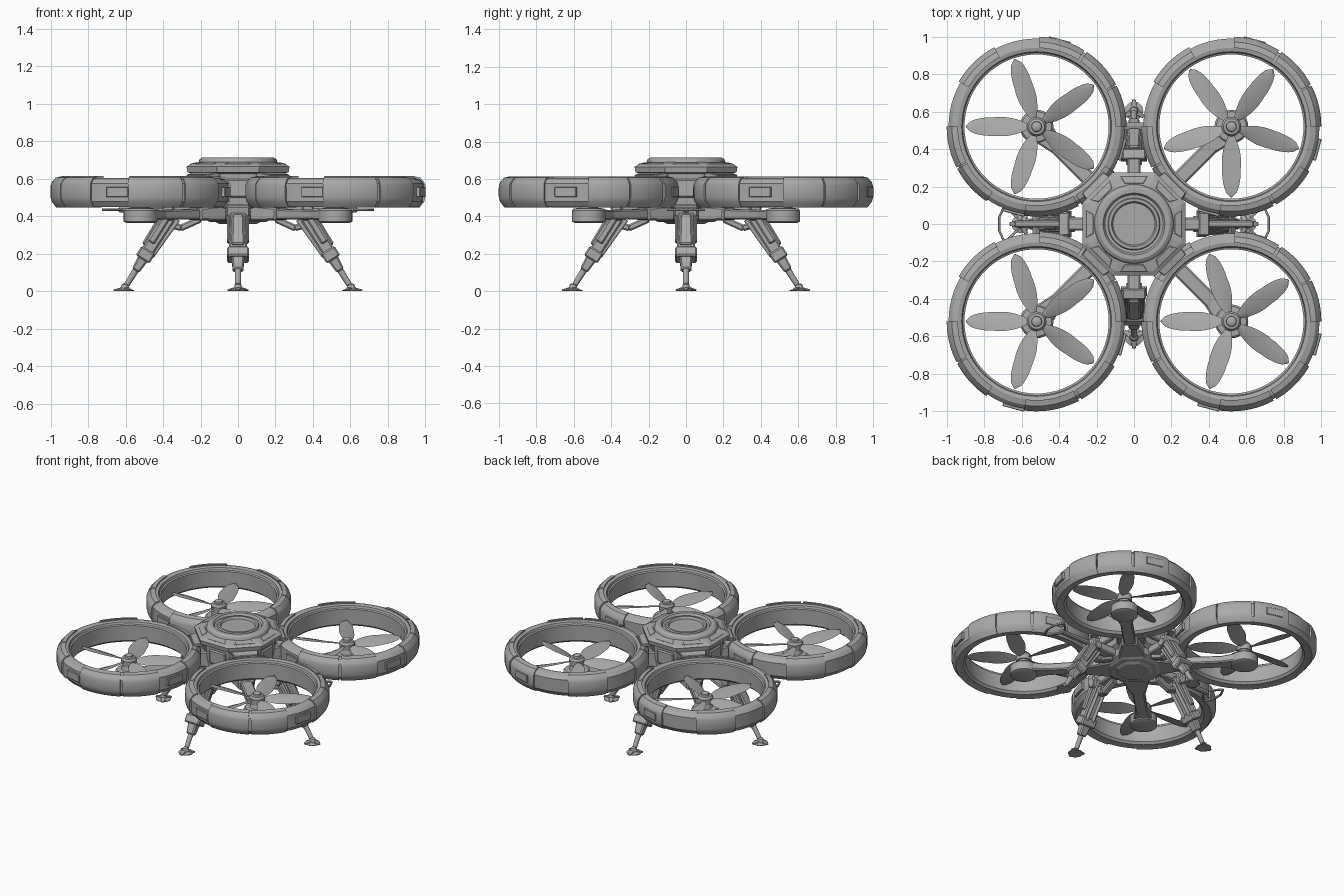
import bpy, bmesh, math
from mathutils import Vector, Matrix

if "Cube" in bpy.data.objects:
    bpy.data.objects.remove(bpy.data.objects["Cube"])

grey = bpy.data.materials.new("Plain grey")
grey.use_nodes = True
COLOUR = (0.4, 0.4, 0.4, 1)
grey.diffuse_color = COLOUR
grey.node_tree.nodes["Principled BSDF"].inputs["Base Color"].default_value = COLOUR


def finish(name, bm, loc=(0, 0, 0), smooth=0):
    bmesh.ops.recalc_face_normals(bm, faces=bm.faces)
    mesh = bpy.data.meshes.new(name)
    bm.to_mesh(mesh)
    bm.free()
    mesh.materials.append(grey)
    ob = bpy.data.objects.new(name, mesh)
    bpy.context.collection.objects.link(ob)
    ob.location = loc
    if smooth:
        bpy.ops.object.select_all(action="DESELECT")
        ob.select_set(True)
        bpy.context.view_layer.objects.active = ob
        bpy.ops.object.shade_smooth_by_angle(angle=math.radians(smooth))
    return ob


def lathe(name, profile, segs, start=0, end=360, closed=False, loc=(0, 0, 0), smooth=28):
    """Sweep an (r, z) profile about z; partial sweeps get end caps."""
    bm = bmesh.new()
    full = end - start >= 360
    rows = []
    for i in range(segs if full else segs + 1):
        a = math.radians(start + (end - start) * i / segs)
        rows.append([bm.verts.new((r * math.cos(a), r * math.sin(a), z)) for r, z in profile])
    n = len(profile)
    for i in range(segs):
        p, q = rows[i], rows[(i + 1) % len(rows)]
        for j in range(n if closed else n - 1):
            k = (j + 1) % n
            bm.faces.new((p[j], q[j], q[k], p[k]))
    if not full:
        bm.faces.new(rows[0])
        bm.faces.new(rows[-1])
    elif not closed:
        for j in (0, -1):
            bm.faces.new([row[j] for row in rows])
    return finish(name, bm, loc, smooth)


def beam(name, a, b, w1, h1, w2=None, h2=None, bevel=0.008, sides=4):
    """Tapered bar from a to b; w is the horizontal width, h the depth."""
    a, b = Vector(a), Vector(b)
    w2, h2 = w2 or w1, h2 or h1
    d = (b - a).normalized()
    side = Vector((0, 0, 1)).cross(d)
    side = side.normalized() if side.length > 1e-4 else Vector((0, 1, 0))
    up = d.cross(side)
    bm = bmesh.new()
    ends = []
    scale = 0.5 / math.cos(math.pi / sides)
    for p, w, h in ((a, w1, h1), (b, w2, h2)):
        angles = [math.tau * (i + 0.5) / sides for i in range(sides)]
        ends.append([bm.verts.new(p + side * w * scale * math.cos(t) + up * h * scale * math.sin(t))
                     for t in angles])
    for i in range(sides):
        j = (i + 1) % sides
        bm.faces.new((ends[0][i], ends[0][j], ends[1][j], ends[1][i]))
    bm.faces.new(ends[0])
    bm.faces.new(ends[1])
    if bevel:
        bmesh.ops.bevel(bm, geom=bm.edges[:], offset=bevel, segments=1, affect="EDGES")
    return finish(name, bm, smooth=0 if sides < 9 else 30)


def copies(parts, matrices):
    for m in matrices:
        for ob in parts:
            dup = ob.copy()
            bpy.context.collection.objects.link(dup)
            dup.matrix_world = m @ ob.matrix_basis


# Central octagonal body
TURN = 22.5
OCT = 1 / math.cos(math.radians(TURN))


def octagon(name, profile):
    return lathe(name, [(r * OCT, z) for r, z in profile], 8, TURN, 360 + TURN, smooth=0)


octagon("body_core", [(0.15, 0.37), (0.19, 0.39), (0.19, 0.44), (0.22, 0.46),
                      (0.235, 0.62), (0.22, 0.65)])
octagon("body_cap", [(0.23, 0.625), (0.27, 0.635), (0.275, 0.665), (0.25, 0.68), (0.2, 0.69)])
octagon("belly_plate", [(0.1, 0.36), (0.13, 0.375)])
lathe("top_hatch", [(0.215, 0.68), (0.205, 0.705), (0.19, 0.715), (0.165, 0.715), (0.155, 0.70),
                    (0.14, 0.70), (0.135, 0.71), (0.12, 0.71), (0.112, 0.695)], 48)
for i in range(8):
    a = math.radians(45 * i)
    d = Vector((math.cos(a), math.sin(a), 0))
    beam("side_panel", d * 0.21 + Vector((0, 0, 0.55)), d * 0.245 + Vector((0, 0, 0.55)), 0.13, 0.1)
    beam("cap_panel", d * 0.215 + Vector((0, 0, 0.684)), d * 0.255 + Vector((0, 0, 0.674)), 0.1, 0.012, 0.15, 0.012, 0.003)

# Rotor assembly built about its own axis
RING = [(0.385, 0.47), (0.40, 0.455), (0.445, 0.45), (0.468, 0.48), (0.47, 0.575),
        (0.45, 0.597), (0.42, 0.605), (0.40, 0.60), (0.395, 0.585), (0.385, 0.58)]
PLATE = [(0.425, 0.452), (0.45, 0.447), (0.474, 0.478), (0.48, 0.50), (0.48, 0.565),
         (0.474, 0.582), (0.452, 0.607), (0.42, 0.614)]
rotor = [lathe("duct_ring", RING, 72, closed=True)]
for start, end in ((58, 88), (0, 27), (28, 56), (118, 150), (180, 207), (208, 236), (262, 298), (300, 330)):
    rotor.append(lathe("duct_plate", PLATE, 10, start, end, closed=True))
for a in (75, 255, 345):
    t = math.radians(a)
    d = Vector((math.cos(t), math.sin(t), 0))
    rotor.append(beam("duct_hatch", d * 0.46 + Vector((0, 0, 0.53)), d * 0.483 + Vector((0, 0, 0.53)),
                      0.12, 0.055, bevel=0.003))
rotor.append(lathe("motor_pod", [(0.075, 0.365), (0.09, 0.372), (0.09, 0.43), (0.08, 0.442),
                                 (0.05, 0.445), (0.04, 0.48)], 32))
rotor.append(lathe("rotor_hub", [(0.05, 0.475), (0.052, 0.515), (0.042, 0.53), (0.028, 0.532),
                                 (0.026, 0.545), (0.012, 0.552)], 32))


def blade(angle):
    bm = bmesh.new()
    rows = []
    steps = 14
    for i in range(steps + 1):
        u = i / steps
        r = 0.04 + 0.338 * u
        w = 0.012 + 0.042 * math.sin(math.pi * u ** 0.85) if u < 0.6 else 0.052 * math.sqrt(max(0.004, 1 - ((u - 0.55) / 0.45) ** 2))
        pitch = math.radians(24 - 14 * u)
        row = []
        for s, h in ((-1, 0), (0, 0.007), (1, 0), (0, -0.001)):
            y, z = s * w, h
            row.append(bm.verts.new((r, y * math.cos(pitch) - z * math.sin(pitch),
                                     0.5 + y * math.sin(pitch) + z * math.cos(pitch))))
        rows.append(row)
    for p, q in zip(rows, rows[1:]):
        for j in range(4):
            k = (j + 1) % 4
            bm.faces.new((p[j], q[j], q[k], p[k]))
    bm.faces.new(rows[0])
    bm.faces.new(rows[-1])
    bmesh.ops.rotate(bm, verts=bm.verts, matrix=Matrix.Rotation(math.radians(angle), 3, "Z"))
    return finish("propeller_blade", bm, smooth=40)


OFF = 0.52
blades = [blade(36 + 72 * i) for i in range(5)]
copies(rotor + blades, [Matrix.Translation((x, y, 0)) for x, y in ((-OFF, OFF), (-OFF, -OFF))])
copies(rotor + blades, [Matrix.Translation((OFF, -OFF, 0))])
spin = Matrix.Rotation(math.radians(18), 4, "Z")
copies(blades, [Matrix.Translation((OFF, OFF, 0)) @ spin])
for ob in rotor:
    ob.location = (OFF, OFF, 0)
for ob in blades:
    bpy.data.objects.remove(ob)

# Diagonal arm, built along +x and turned to each rotor
REACH = OFF * math.sqrt(2)
arm = [beam("arm_root", (0.13, 0, 0.42), (0.33, 0, 0.412), 0.2, 0.085, 0.1, 0.065),
       beam("arm_spar", (0.3, 0, 0.412), (REACH - 0.12, 0, 0.408), 0.08, 0.055, 0.08, 0.05),
       beam("arm_tip", (REACH - 0.16, 0, 0.408), (REACH, 0, 0.408), 0.08, 0.05, 0.15, 0.06),
       beam("duct_bracket", (0.2, 0, 0.51), (0.285, 0, 0.51), 0.2, 0.12, 0.17, 0.1),
       beam("corner_plate", (0.2, 0, 0.63), (0.31, 0, 0.612), 0.2, 0.03, 0.16, 0.02, 0.004)]

# Leg, built along +x
knee, ankle = Vector((0.335, 0, 0.45)), Vector((0.6, 0, 0.025))


def along(t, lift=0, y=0):
    return knee.lerp(ankle, t) + Vector((0.85 * lift, y, 0.53 * lift))


leg = [beam("hip_neck", (0.18, 0, 0.43), (0.36, 0, 0.43), 0.07, 0.06),
       beam("hip_block", (0.34, 0, 0.435), (0.4, 0, 0.425), 0.13, 0.06),
       beam("hip_axle", (0.36, -0.07, 0.405), (0.36, 0.07, 0.405), 0.055, 0.055, bevel=0.004, sides=12),
       beam("hip_link", (0.2, 0, 0.385), (0.31, 0, 0.335), 0.05, 0.035),
       beam("hip_link_end", (0.3, 0, 0.337), (0.4, 0, 0.365), 0.06, 0.035),
       beam("thigh", along(0.02), along(0.62), 0.085, 0.075, 0.1, 0.065),
       beam("thigh_cover", along(0.14, 0.035), along(0.52, 0.035), 0.06, 0.03, 0.07, 0.025),
       beam("thigh_cuff", along(0.54), along(0.66), 0.115, 0.085),
       beam("shin", along(0.62), along(0.8), 0.07, 0.06, 0.055, 0.045),
       beam("piston", along(0.76), along(0.98), 0.036, 0.036, 0.03, 0.03, 0.003, 12),
       lathe("foot", [(0.05, 0), (0.05, 0.005), (0.025, 0.013), (0.018, 0.035), (0.008, 0.042)], 12, loc=(0.604, 0, 0))]
for s in (-1, 1):
    leg.append(beam("thigh_rail", along(0.08, 0.01, s * 0.048), along(0.46, 0.01, s * 0.048), 0.022, 0.04))
    leg.append(beam("rear_piston", along(0.1, -0.05, s * 0.025), along(0.58, -0.035, s * 0.025),
                    0.022, 0.022, bevel=0.002, sides=10))
for i in range(3):
    a = math.tau * i / 3
    tip = Vector((0.604 + 0.06 * math.cos(a), 0.06 * math.sin(a), 0.005))
    leg.append(beam("foot_claw", (0.604, 0, 0.016), tip, 0.035, 0.02, 0.02, 0.008, 0.002))

quarter = [Matrix.Rotation(math.radians(90 * i), 4, "Z") for i in (1, 2, 3)]
copies(leg, quarter)
turn = Matrix.Rotation(math.radians(45), 4, "Z")
copies(arm, [q @ turn for q in quarter])
for ob in arm:
    ob.matrix_world = turn

# Side guard loops and rails on left and right
for s in (-1, 1):
    beam("guard_rail", (s * 0.36, 0, 0.435), (s * 0.64, 0, 0.435), 0.035, 0.03)
    for y in (-1, 1):
        beam("guard_strut", (s * 0.62, y * 0.03, 0.435), (s * 0.69, y * 0.1, 0.435), 0.012, 0.014, bevel=0.002)
        beam("guard_hook", (s * 0.69, y * 0.1, 0.435), (s * 0.72, y * 0.035, 0.435), 0.012, 0.014, bevel=0.002)
    beam("guard_bar", (s * 0.72, -0.04, 0.435), (s * 0.72, 0.04, 0.435), 0.012, 0.014, bevel=0.002)
